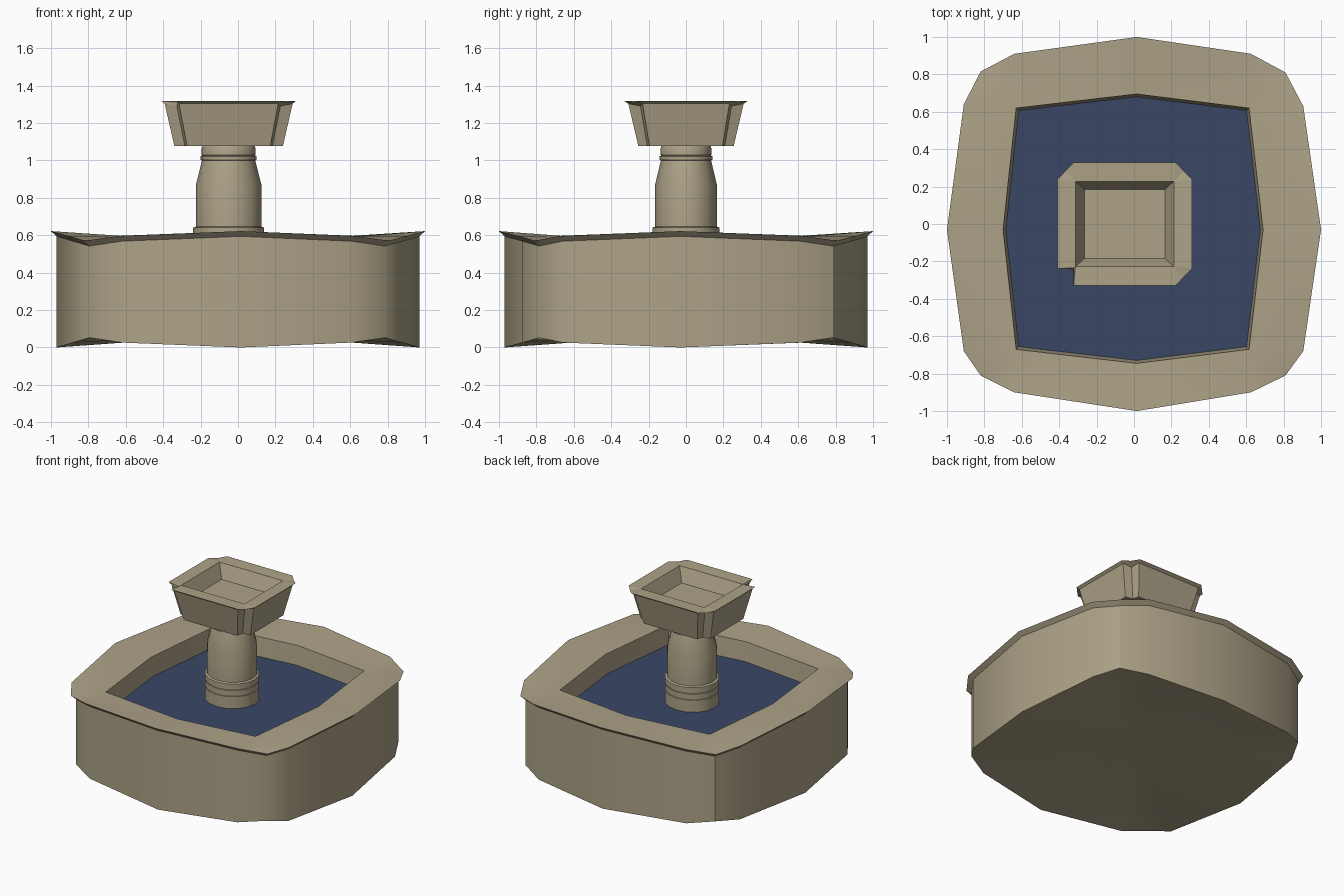
import bpy, bmesh, math

if "Cube" in bpy.data.objects:
    bpy.data.objects.remove(bpy.data.objects["Cube"])


def material(name, color):
    m = bpy.data.materials.new(name)
    m.diffuse_color = (*color, 1)
    m.use_nodes = True
    m.node_tree.nodes["Principled BSDF"].inputs["Base Color"].default_value = m.diffuse_color
    return m


stone = material("stone", (0.42, 0.365, 0.245))
blue = material("water_blue", (0.042, 0.062, 0.13))


def loft(name, rings, mat, cap_start=False, cap_end=False, smooth=None):
    """Skin a list of equal-length closed rings; repeated points are merged."""
    bm = bmesh.new()
    loops = [[bm.verts.new(p) for p in ring] for ring in rings]
    n = len(loops[0])
    for a, b in zip(loops, loops[1:]):
        for i in range(n):
            j = (i + 1) % n
            bm.faces.new((a[i], a[j], b[j], b[i]))
    if cap_start:
        bm.faces.new(loops[0][::-1])
    if cap_end:
        bm.faces.new(loops[-1])
    bmesh.ops.remove_doubles(bm, verts=bm.verts, dist=0.0005)
    bmesh.ops.recalc_face_normals(bm, faces=bm.faces)
    me = bpy.data.meshes.new(name)
    bm.to_mesh(me)
    bm.free()
    me.materials.append(mat)
    ob = bpy.data.objects.new(name, me)
    bpy.context.collection.objects.link(ob)
    if smooth:
        bpy.ops.object.select_all(action='DESELECT')
        ob.select_set(True)
        bpy.context.view_layer.objects.active = ob
        bpy.ops.object.shade_smooth_by_angle(angle=math.radians(smooth))
    return ob


# Basin: bowed square outline, corners dipping at the rim and lifted at the foot
outer = [(1, -.03), (.905, .63), (.81, .81), (.625, .91),
         (.015, 1), (-.64, .91), (-.82, .815), (-.91, .64),
         (-1, -.03), (-.91, -.68), (-.82, -.81), (-.64, -.9),
         (.015, -1), (.625, -.9), (.81, -.81), (.905, -.68)]
inner8 = [(.69, -.03), (.615, .62), (.015, .695), (-.63, .62),
          (-.7, -.03), (-.63, -.67), (.015, -.745), (.615, -.67)]
inner = []
for i, p in enumerate(inner8):
    inner += [p] * (3 if i % 2 else 1)
dip = [0, .026, .052, .026] * 4
zero = [0] * 16


def ring(points, s, z, d, sign=-1):
    return [(x * s, y * s, z + sign * k) for (x, y), k in zip(points, d)]


loft("basin", [
    ring(outer, 0, .07, zero),
    ring(outer, .97, 0, dip, 1),
    ring(outer, .97, .594, dip),
    ring(outer, 1, .622, dip),
    ring(inner, 1, .597, zero),
    ring(inner, .977, .44, zero),
], stone, smooth=30)

# Water surface
loft("water", [ring(inner8, .99, .455, [0] * 8), ring(inner8, 0, .455, [0] * 8)], blue)

# Column: slightly oval turned profile (radius, height) with stepped collars
CX = -.05
SIDES = 16
profile = [(.19, .44), (.19, .545), (.184, .546), (.184, .552), (.19, .553),
           (.19, .592), (.184, .593), (.184, .60), (.19, .601), (.19, .64),
           (.175, .646), (.175, .87), (.142, 1.0), (.15, 1.003), (.15, 1.022),
           (.14, 1.026), (.144, 1.03), (.144, 1.064), (.138, 1.078)]
loft("column", [[(CX + r * math.cos(k * math.tau / SIDES),
                  .945 * r * math.sin(k * math.tau / SIDES), z) for k in range(SIDES)]
                for r, z in profile], stone, True, True, smooth=30)


# Upper bowl: square flared bowl with notched corners and a thin chamfered lip
def bowl_ring(hx, hy, nx, ny, z, mid=None, broken=False, dip=0):
    """Plan with corners cut; the middle corner point is notched or chamfered."""
    pts = []
    for k, (sx, sy) in enumerate([(1, 1), (-1, 1), (-1, -1), (1, -1)]):
        m = mid or (nx + .012, ny + .012)
        if broken and k == 2:
            m = (nx, ny)
        c = [(hx, ny, z), (*m, z - dip), (nx, hy, z)]
        if k % 2:
            c.reverse()
        pts += [(CX + sx * x, sy * y, h) for x, y, h in c]
    return pts


cham = ((.36 + .272) / 2, (.33 + .238) / 2)
loft("bowl", [
    bowl_ring(.29, .255, .222, .195, 1.076),
    bowl_ring(.342, .308, .265, .232, 1.303, dip=.012),
    bowl_ring(.36, .33, .272, .238, 1.318, cham, True, .008),
    bowl_ring(.263, .228, .263, .228, 1.316, (.263, .228)),
    bowl_ring(.215, .184, .215, .184, 1.215, (.215, .184)),
], stone, True, True)
